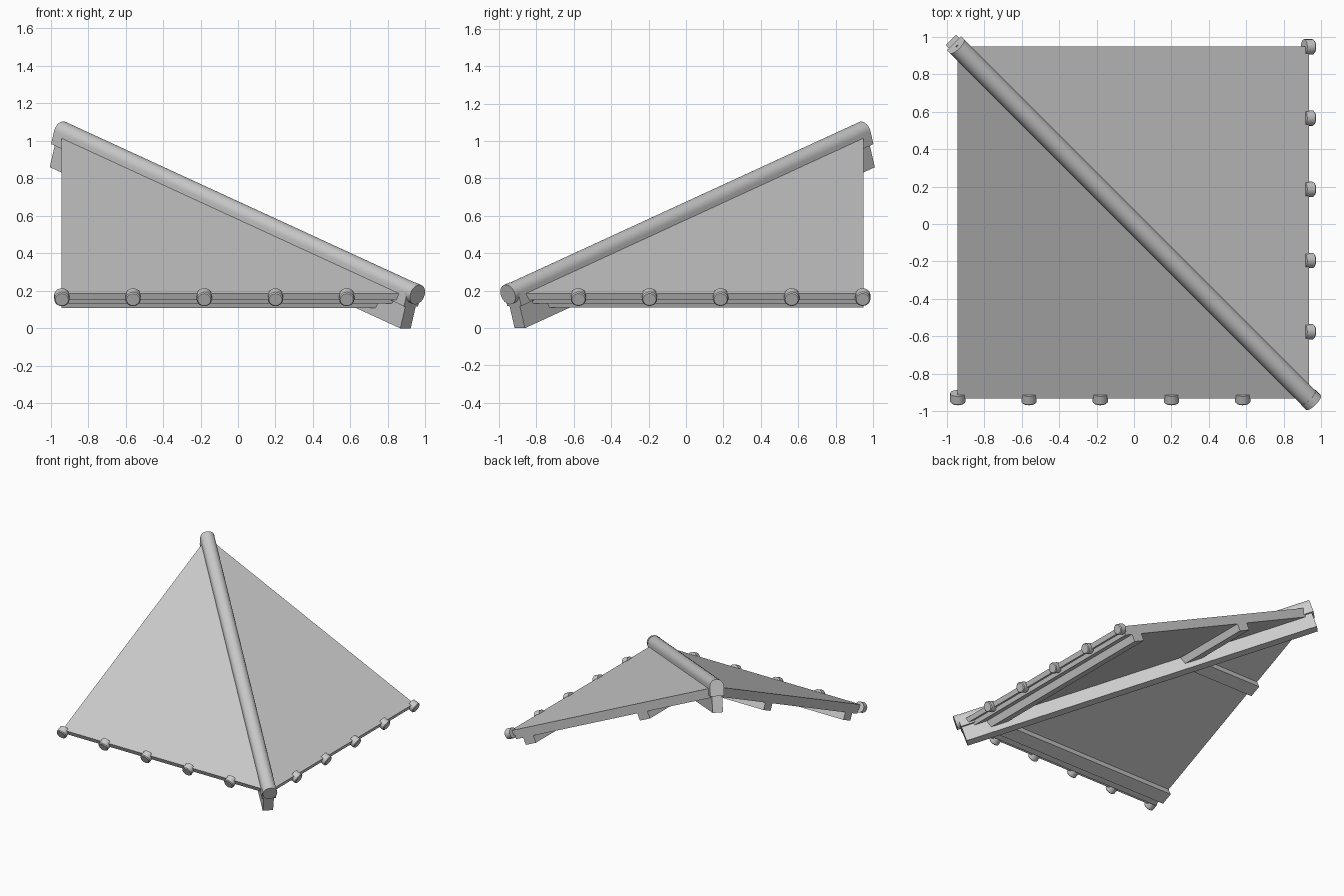
import bpy, bmesh, math
from mathutils import Vector, Matrix

old = bpy.data.objects.get("Cube")
if old:
    bpy.data.objects.remove(old, do_unlink=True)

grey = bpy.data.materials.new("plain grey")
grey.use_nodes = True
color = (0.6, 0.6, 0.6, 1)
grey.diffuse_color = color
grey.node_tree.nodes["Principled BSDF"].inputs["Base Color"].default_value = color

C = 0.005                      # the hip lies on the vertical plane x + y = C
LEFT, EAVE, EAVE_Z, PITCH = -0.943, -0.93, 0.185, 0.46
SWAP = Matrix(((0, -1, 0, C), (-1, 0, 0, C), (0, 0, 1, 0), (0, 0, 0, 1)))


def finish(name, bm, mirrored=False, smooth=False):
    if mirrored:
        bm.transform(SWAP)
    bmesh.ops.recalc_face_normals(bm, faces=bm.faces)
    mesh = bpy.data.meshes.new(name)
    bm.to_mesh(mesh)
    bm.free()
    mesh.materials.append(grey)
    obj = bpy.data.objects.new(name, mesh)
    bpy.context.collection.objects.link(obj)
    if smooth:
        bpy.ops.object.select_all(action='DESELECT')
        obj.select_set(True)
        bpy.context.view_layer.objects.active = obj
        bpy.ops.object.shade_smooth_by_angle(angle=math.radians(35))
    return obj


def prism(origin, u, v, axis, profile, start, end):
    """Sweep a (u, v) profile along axis from start to end."""
    bm = bmesh.new()
    a, b = ([bm.verts.new(origin + u * p + v * q + axis * d) for p, q in profile]
            for d in (start, end))
    bm.faces.new(a)
    bm.faces.new(b)
    for i in range(len(a)):
        j = (i + 1) % len(a)
        bm.faces.new((a[i], a[j], b[j], b[i]))
    return bm


def box(p0, p1, q0, q1):
    return [(p0, q0), (p1, q0), (p1, q1), (p0, q1)]


def circle(r, sides, center=0, first=0, last=2):
    steps = sides if last == 2 else sides + 1
    angles = [math.pi * (first + (last - first) * i / sides) for i in range(steps)]
    return [(r * math.cos(t), center + r * math.sin(t)) for t in angles]


# Slope frame: up the slope, out of the slope, along the eave
up = Vector((0, 1, PITCH)).normalized()
out = Vector((0, -PITCH, 1)).normalized()
along = Vector((1, 0, 0))
eave = Vector((0, EAVE, EAVE_Z))
TOP = 2.15


def slope_part(name, profile, mirrored):
    bm = prism(eave, up, out, along, profile, LEFT, 1.1)
    # Mitre against the hip
    cut = bmesh.ops.bisect_plane(
        bm, geom=bm.verts[:] + bm.edges[:] + bm.faces[:],
        plane_co=(C, 0, 0), plane_no=(1, 1, 0), clear_outer=True)
    edges = [e for e in cut["geom_cut"] if isinstance(e, bmesh.types.BMEdge)]
    bmesh.ops.holes_fill(bm, edges=edges)
    finish(name, bm, mirrored)


for side, mirrored in (("front", False), ("side", True)):
    slope_part(side + "_roof_panel", box(0, TOP, -0.038, 0), mirrored)
    slope_part(side + "_roof_underlay", box(0.03, TOP, -0.072, -0.038), mirrored)
    slope_part(side + "_eave_purlin", box(0.1, 0.2, -0.13, -0.072), mirrored)
    slope_part(side + "_middle_purlin", box(1.24, 1.34, -0.13, -0.072), mirrored)
    # Round caps along the eave
    for i in range(5):
        at = Vector((-0.94 + 0.38 * i, EAVE, 0.163))
        bm = prism(at, along, out, up, circle(0.041, 20), -0.025, 0.03)
        edge = [e for e in bm.edges
                if all((v.co - at).dot(up) < -0.02 for v in e.verts)]
        bmesh.ops.bevel(bm, geom=edge, offset=0.006, segments=1, affect='EDGES')
        finish(f"{side}_eave_cap_{i + 1}", bm, mirrored, smooth=True)

# Hip frame: up the hip, across it, and out of it
hip = Vector((-1, 1, PITCH)).normalized()
across = Vector((1, 1, 0)).normalized()
rise = hip.cross(across)
if rise.z < 0:
    rise = -rise
corner = Vector((C - EAVE, EAVE, EAVE_Z))

arch = circle(0.053, 16, 0.004, 0, 1) + [(-0.053, -0.07), (0.053, -0.07)]
finish("hip_ridge", prism(corner, across, rise, hip, arch, -0.005, 2.795), smooth=True)
finish("hip_end_cap", prism(corner, across, rise, hip, circle(0.055, 24, 0.004),
                            -0.032, 0.01), smooth=True)
finish("hip_beam", prism(corner, across, rise, hip, box(-0.039, 0.039, -0.195, -0.065),
                         -0.002, 2.78))
finish("ridge_peg", prism(corner, across, rise, hip, circle(0.007, 8, 0), 2.79, 2.798))
